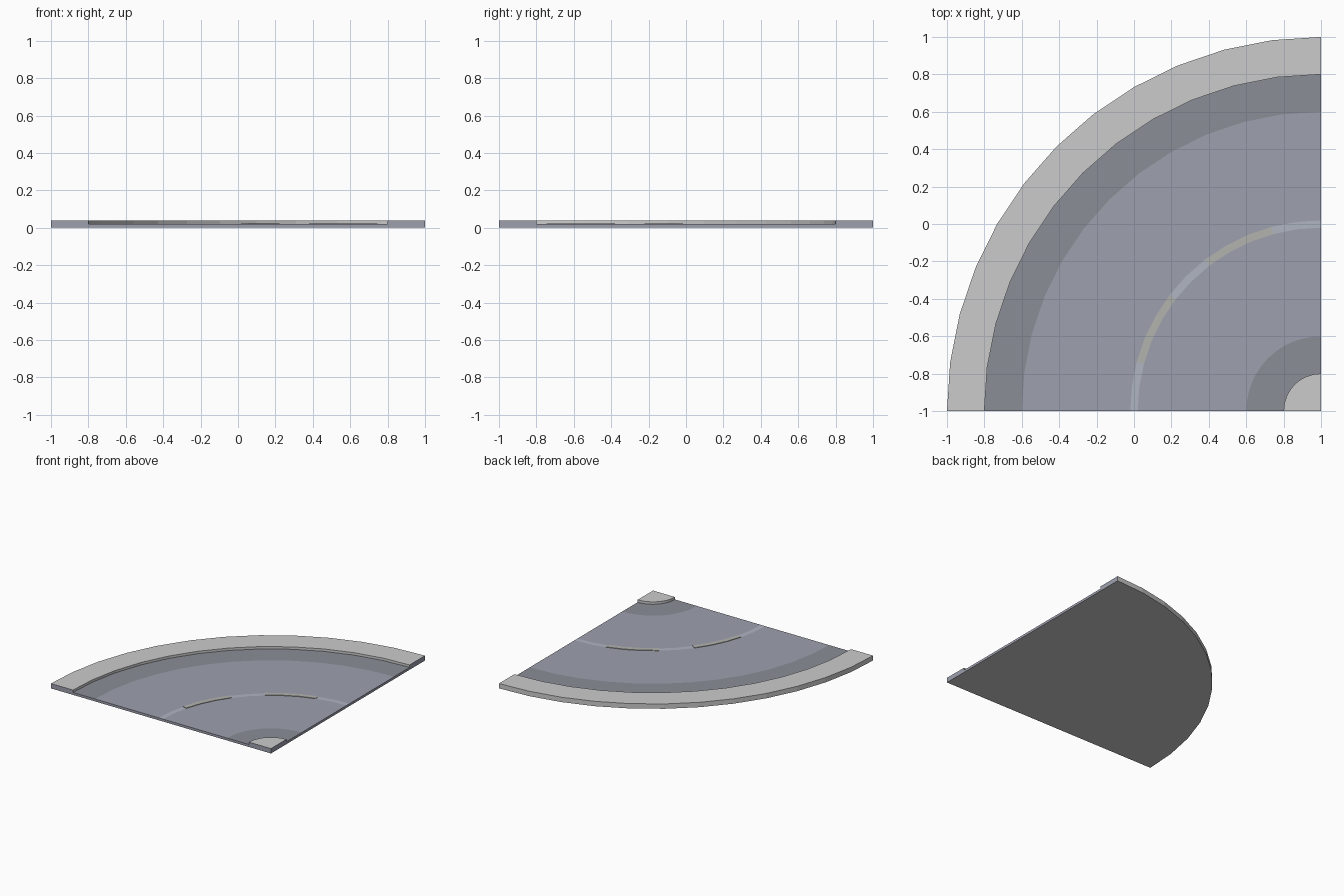
import bpy, bmesh, math

if "Cube" in bpy.data.objects:
    bpy.data.objects.remove(bpy.data.objects["Cube"])

CX, CY = 1.0, -1.0      # centre of the bend
STEP = math.radians(7.5)  # twelve facets over the quarter turn
ROAD, KERB = 0.02, 0.04   # surface heights


def material(name, rgb):
    m = bpy.data.materials.new(name)
    m.diffuse_color = (*rgb, 1)
    m.use_nodes = True
    m.node_tree.nodes["Principled BSDF"].inputs["Base Color"].default_value = m.diffuse_color
    return m


paving = material("paving", (0.56, 0.56, 0.59))
gutter = material("gutter", (0.26, 0.27, 0.31))
asphalt = material("asphalt", (0.34, 0.35, 0.42))
pale = material("pale_line", (0.43, 0.46, 0.54))
yellow = material("dash_paint", (0.45, 0.45, 0.42))


def point(r, z, i):
    return (CX - r * math.cos(i * STEP), CY + r * math.sin(i * STEP), z)


def sweep(name, path, mat, first=0, last=12, sides=True, caps=False):
    """Sweep an (r, z) path around the bend, optionally closing its ends."""
    bm = bmesh.new()
    rings = {i: [bm.verts.new(point(r, z, i)) for r, z in path]
             for i in (range(first, last + 1) if sides else (first, last))}
    if sides:
        for i in range(first, last):
            a, b = rings[i], rings[i + 1]
            for k in range(len(path) - 1):
                bm.faces.new((a[k], a[k + 1], b[k + 1], b[k]))
    if caps:
        bm.faces.new(rings[first][::-1])
        bm.faces.new(rings[last])
    bmesh.ops.dissolve_degenerate(bm, dist=1e-5, edges=bm.edges[:])
    bmesh.ops.remove_doubles(bm, verts=bm.verts[:], dist=1e-5)
    mesh = bpy.data.meshes.new(name)
    bm.to_mesh(mesh)
    bm.free()
    mesh.materials.append(mat)
    ob = bpy.data.objects.new(name, mesh)
    bpy.context.collection.objects.link(ob)
    return ob


# Raised pavements
sweep("outer_pavement", [(2, 0), (2, KERB), (1.8, KERB), (1.8, ROAD)], paving)
sweep("inner_pavement", [(0.2, ROAD), (0.2, KERB), (0, KERB)], paving)

# Road surface bands, from outside in
for name, outer, inner, mat in (
        ("outer_gutter", 1.8, 1.6, gutter),
        ("outer_lane", 1.6, 1.02, asphalt),
        ("centre_line", 1.02, 0.98, pale),
        ("inner_lane", 0.98, 0.4, asphalt),
        ("inner_gutter", 0.4, 0.2, gutter)):
    sweep(name, [(outer, ROAD), (inner, ROAD)], mat)

# Raised centre dashes
top = ROAD + 0.004
for n, start in enumerate((2, 7), 1):
    sweep(f"centre_dash_{n}", [(1.02, ROAD), (1.02, top), (0.98, top), (0.98, ROAD)],
          yellow, start, start + 3, caps=True)

# Underside and the two straight cut ends
sweep("underside", [(0, 0), (2, 0)], paving)
sweep("end_walls", [(0, 0), (2, 0), (2, KERB), (1.8, KERB), (1.8, ROAD),
                    (0.2, ROAD), (0.2, KERB), (0, KERB)],
      asphalt, sides=False, caps=True)
